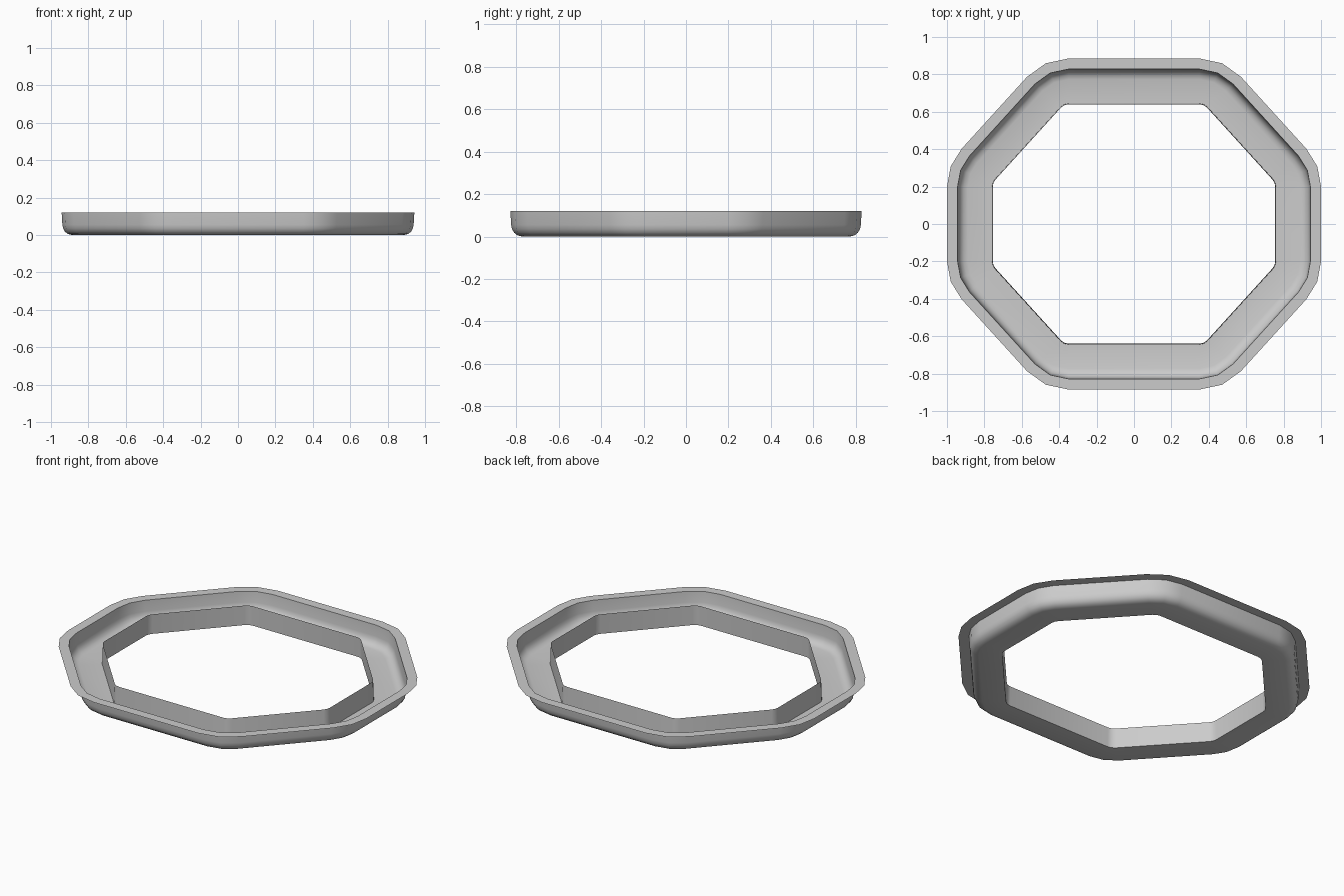
import bpy, bmesh
from math import sin, cos, radians

if "Cube" in bpy.data.objects:
    bpy.data.objects.remove(bpy.data.objects["Cube"])

# Cross-section of the sheet: (inset from outer edge, height)
PROFILE = [(0, 0.12), (0.057, 0.12), (0.061, 0.055), (0.065, 0.035), (0.075, 0.018),
           (0.09, 0.006), (0.112, 0), (0.241, 0), (0.245, 0.12)]
RADIUS = 0.30            # outer corner radius
TILT = 42.3              # direction the slanted sides face, in degrees


def outline(inset):
    """Octagon with two-segment rounded corners, counter-clockwise."""
    r = RADIUS - inset
    quarter = []
    for cx, cy, a0, a1 in ((0.70, 0.20, 0, TILT), (0.35, 0.585, TILT, 90)):
        for i in range(3):
            a = radians(a0 + (a1 - a0) * i / 2)
            quarter.append((cx + r * cos(a), cy + r * sin(a)))
    half = quarter + [(-x, y) for x, y in reversed(quarter)]
    return half + [(-x, -y) for x, y in half]


# Channel ring: thin flange, rounded outer wall, flat floor, upright inner wall
bm = bmesh.new()
loops = [[bm.verts.new((x, y, z)) for x, y in outline(d)] for d, z in PROFILE]
for outer, inner in zip(loops, loops[1:]):
    n = len(outer)
    for i in range(n):
        j = (i + 1) % n
        bm.faces.new((outer[i], outer[j], inner[j], inner[i]))

mesh = bpy.data.meshes.new("channel_ring")
bm.to_mesh(mesh)
bm.free()
ring = bpy.data.objects.new("channel_ring", mesh)
bpy.context.collection.objects.link(ring)
bpy.context.view_layer.objects.active = ring
ring.select_set(True)
bpy.ops.object.shade_smooth_by_angle(angle=radians(30))
